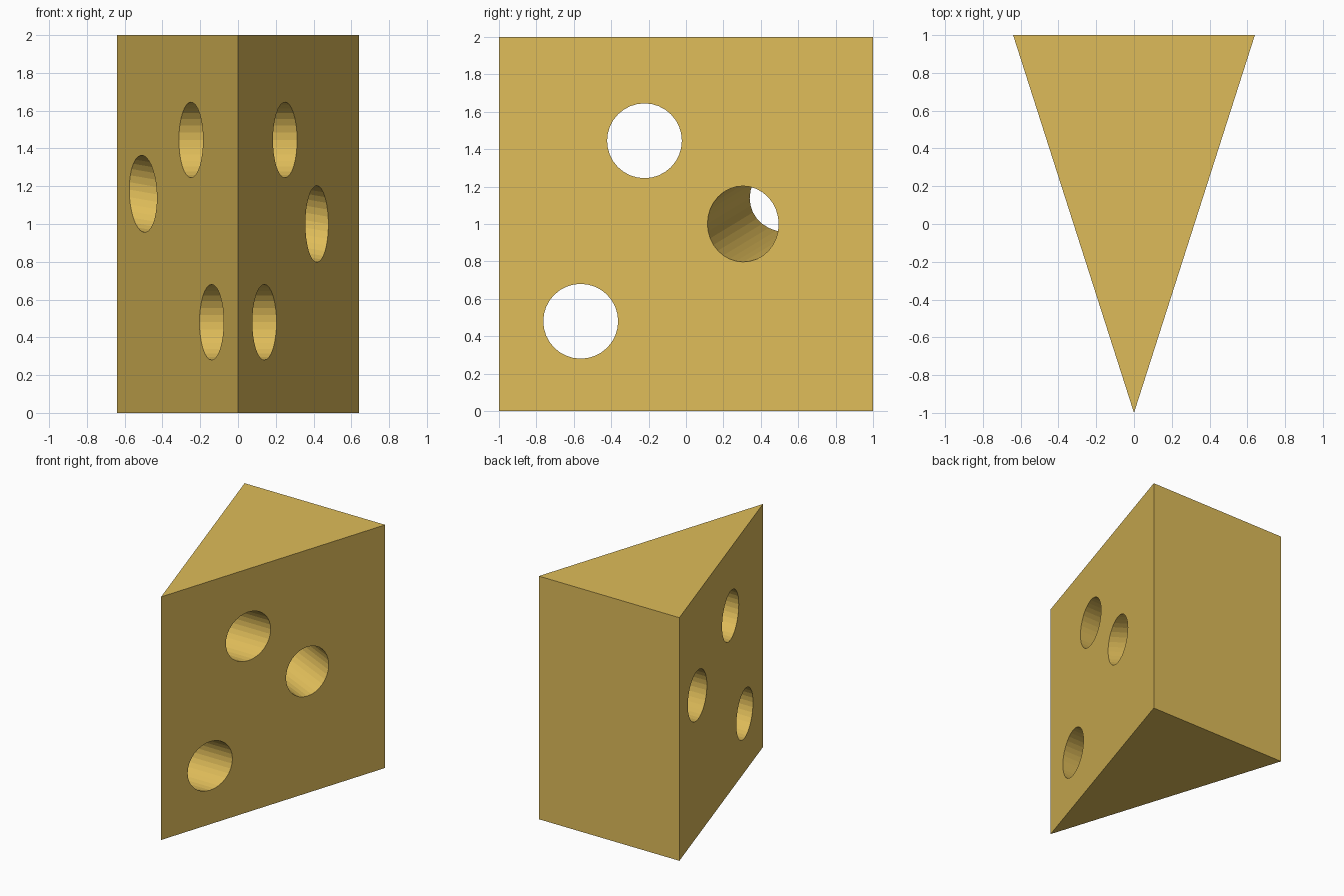
import bpy, bmesh
from mathutils import Vector

if "Cube" in bpy.data.objects:
    bpy.data.objects.remove(bpy.data.objects["Cube"])

mat = bpy.data.materials.new("cheese yellow")
mat.diffuse_color = (0.73, 0.50, 0.10, 1)
mat.use_nodes = True
mat.node_tree.nodes["Principled BSDF"].inputs["Base Color"].default_value = mat.diffuse_color

# Wedge: triangular profile extruded upward
bm = bmesh.new()
base = bm.faces.new([bm.verts.new(p) for p in ((0, -1, 0), (0.64, 1, 0), (-0.64, 1, 0))])
top = bmesh.ops.extrude_face_region(bm, geom=[base])
bmesh.ops.translate(bm, vec=(0, 0, 2),
                    verts=[v for v in top["geom"] if isinstance(v, bmesh.types.BMVert)])
bmesh.ops.recalc_face_normals(bm, faces=bm.faces)
mesh = bpy.data.meshes.new("cheese_wedge")
bm.to_mesh(mesh)
bm.free()
mesh.materials.append(mat)
wedge = bpy.data.objects.new("cheese_wedge", mesh)
bpy.context.collection.objects.link(wedge)


def drill(name, a, b, radius=0.2):
    """Cut a round tunnel through the wedge along the line a-b."""
    a, b = Vector(a), Vector(b)
    d = (b - a).normalized()
    bpy.ops.mesh.primitive_cylinder_add(vertices=32, radius=radius, depth=3, location=(a + b) / 2)
    cutter = bpy.context.object
    cutter.name = name
    cutter.rotation_euler = d.to_track_quat('Z', 'Y').to_euler()
    cutter.data.materials.append(mat)
    cutter.hide_render = True
    cutter.hide_set(True)
    mod = wedge.modifiers.new(name, 'BOOLEAN')
    mod.operation = 'DIFFERENCE'
    mod.solver = 'EXACT'
    mod.object = cutter


# Two straight tunnels and one slanted tunnel
drill("upper_hole_cutter", (1, -0.222, 1.445), (-1, -0.222, 1.445))
drill("lower_hole_cutter", (1, -0.563, 0.48), (-1, -0.563, 0.48))
drill("slanted_hole_cutter", (0.418, 0.305, 1.0), (-0.503, 0.57, 1.16))
